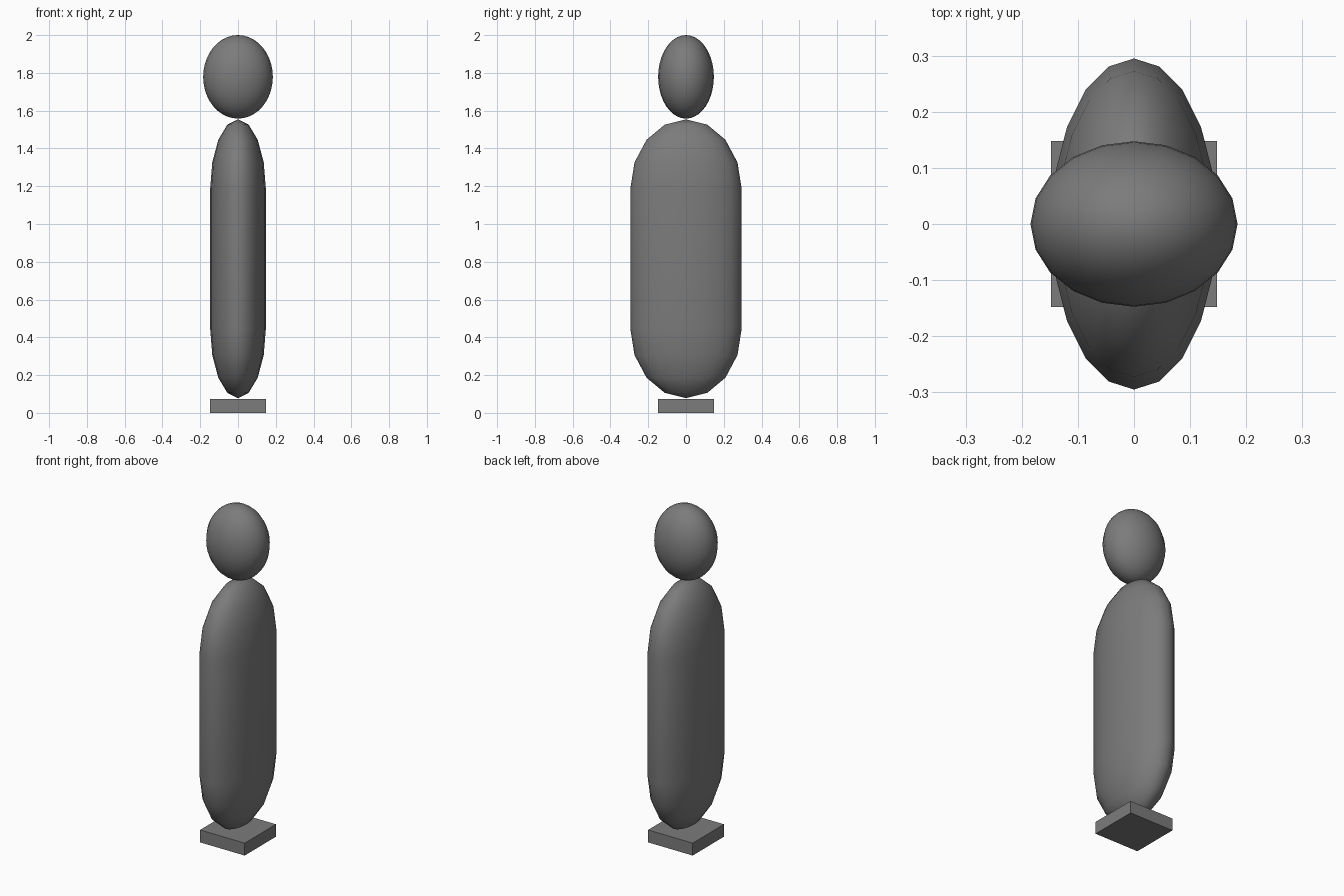
import bpy
import bmesh
from math import sin, cos, pi

if "Cube" in bpy.data.objects:
    bpy.data.objects.remove(bpy.data.objects["Cube"])

SIDES = 20

# Dark grey shared by all parts
dark_grey = bpy.data.materials.new("dark_grey")
dark_grey.diffuse_color = (0.2, 0.2, 0.2, 1)
dark_grey.use_nodes = True
dark_grey.node_tree.nodes["Principled BSDF"].inputs["Base Color"].default_value = dark_grey.diffuse_color


def lathe(name, profile, rx, ry):
    """Closed elliptical lathe; profile is (relative radius, z) from bottom pole to top pole."""
    bm = bmesh.new()
    bottom = bm.verts.new((0, 0, profile[0][1]))
    top = bm.verts.new((0, 0, profile[-1][1]))
    angles = [2 * pi * i / SIDES for i in range(SIDES)]
    rings = [[bm.verts.new((rx * r * cos(a), ry * r * sin(a), z)) for a in angles]
             for r, z in profile[1:-1]]
    for i in range(SIDES):
        j = (i + 1) % SIDES
        bm.faces.new((bottom, rings[0][j], rings[0][i]))
        bm.faces.new((top, rings[-1][i], rings[-1][j]))
        for lo, hi in zip(rings, rings[1:]):
            bm.faces.new((lo[i], lo[j], hi[j], hi[i]))
    for f in bm.faces:
        f.smooth = True
    mesh = bpy.data.meshes.new(name)
    bm.to_mesh(mesh)
    bm.free()
    mesh.materials.append(dark_grey)
    obj = bpy.data.objects.new(name, mesh)
    bpy.context.collection.objects.link(obj)
    return obj


def arc(start, end, steps, z, height):
    """Part of a meridian, with angles in units of a quarter turn."""
    pts = []
    for i in range(steps + 1):
        a = (start + (end - start) * i / steps) * pi / 2
        pts.append((cos(a), z + height * sin(a)))
    return pts


# Square foot plate
bpy.ops.mesh.primitive_cube_add(size=1, location=(0, 0, 0.037))
base = bpy.context.object
base.name = "base"
base.scale = (0.295, 0.295, 0.074)
base.data.materials.append(dark_grey)

# Flattened capsule body: two domes joined by a straight wall
CAP = 0.369
lathe("body", arc(-1, 0, 4, 0.078 + CAP, CAP) + arc(0, 1, 4, 1.554 - CAP, CAP), 0.1475, 0.295)

# Egg-shaped head
lathe("head", arc(-1, 1, 20, 1.779, 0.221), 0.1845, 0.1475)
